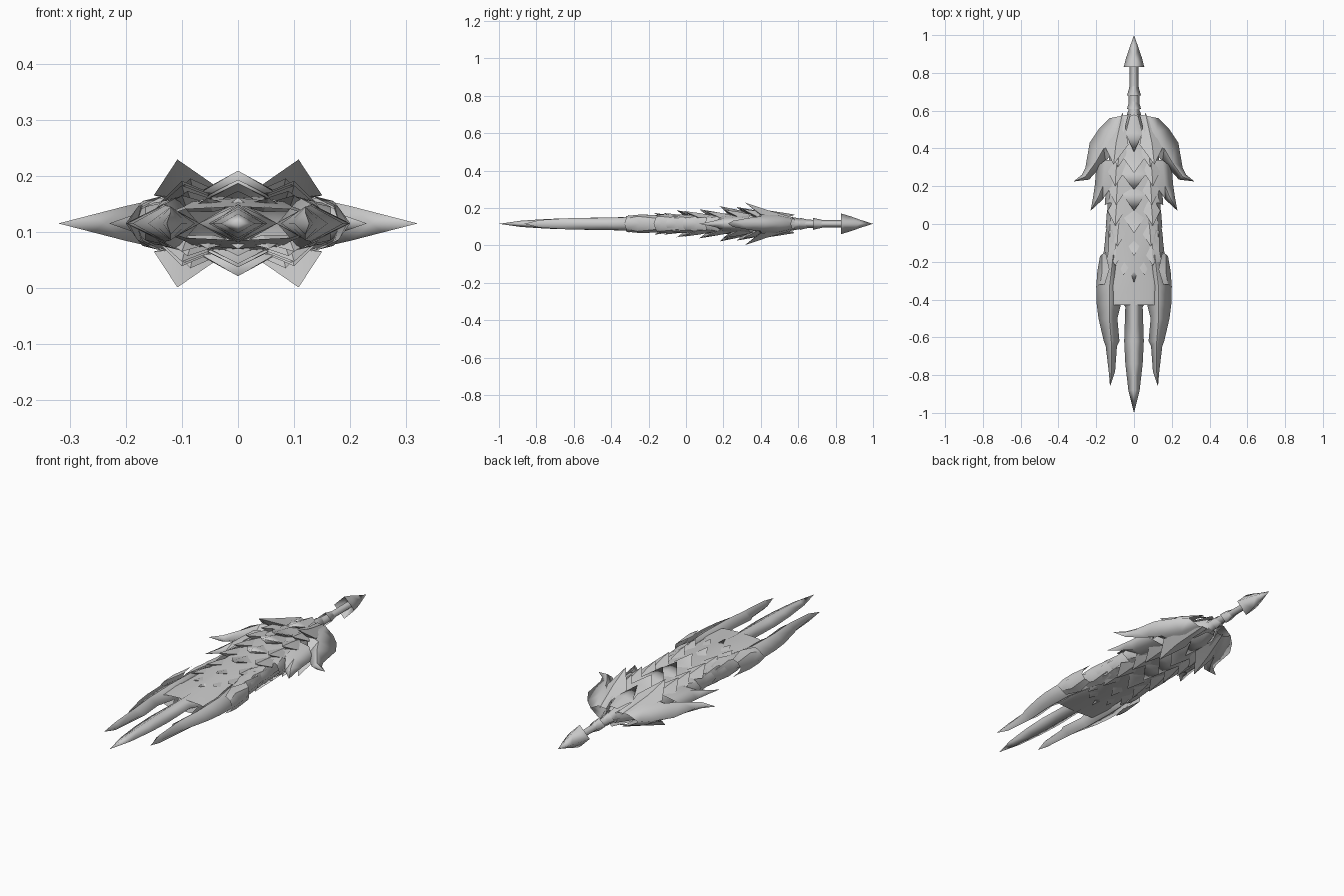
import bpy, bmesh

MID = 0.115  # height of the symmetry plane

steel = bpy.data.materials.new("grey_steel")
steel.diffuse_color = (0.6, 0.6, 0.6, 1)


def finish(name, bm):
    """Turn a quarter surface into a part mirrored in x and z."""
    bmesh.ops.remove_doubles(bm, verts=bm.verts, dist=0.0005)
    bmesh.ops.recalc_face_normals(bm, faces=bm.faces)
    if sum(f.normal.z * f.calc_area() for f in bm.faces) < 0:
        bmesh.ops.reverse_faces(bm, faces=bm.faces)
    me = bpy.data.meshes.new(name)
    bm.to_mesh(me)
    bm.free()
    me.materials.append(steel)
    ob = bpy.data.objects.new(name, me)
    bpy.context.collection.objects.link(ob)
    ob.location.z = MID
    m = ob.modifiers.new("mirror", 'MIRROR')
    m.use_axis = (True, False, True)
    m.merge_threshold = 0.0005
    bpy.ops.object.select_all(action='DESELECT')
    bpy.context.view_layer.objects.active = ob
    ob.select_set(True)
    bpy.ops.object.shade_smooth_by_angle(angle=0.5)


def shell(name, rows):
    """Skin a grid of cross rows."""
    bm = bmesh.new()
    grid = [[bm.verts.new(p) for p in r] for r in rows]
    for a, b in zip(grid, grid[1:]):
        for i in range(len(a) - 1):
            bm.faces.new((a[i], a[i + 1], b[i + 1], b[i]))
    bmesh.ops.remove_doubles(bm, verts=bm.verts, dist=0.0005)
    bmesh.ops.triangulate(bm, faces=bm.faces)
    finish(name, bm)


def scale(name, back, left, right, tip, mid, under):
    """Ridged pointed scale with a lifted tip and a hollow underside."""
    bm = bmesh.new()
    b, l, r, t, m, u = [bm.verts.new(p) for p in (back, left, right, tip, mid, under)]
    for f in ((b, l, m), (m, l, t), (b, m, r), (m, t, r), (l, u, t), (u, r, t)):
        bm.faces.new(f)
    finish(name, bm)


def spine(name, stations):
    """Diamond-section shaft from (y, half width, half height)."""
    shell(name, [[(0, y, h), (w, y, 0)] for y, w, h in stations])


# Arrow pommel, with its barbs swept back over the shaft
spine("pommel", [(1, 0, 0), (0.93, 0.025, 0.022), (0.88, 0.042, 0.04),
                 (0.83, 0.055, 0.055), (0.87, 0.022, 0.02)])
# Grip and its two collars
spine("grip", [(0.88, 0.022, 0.02), (0.74, 0.024, 0.02), (0.66, 0.03, 0.022),
               (0.6, 0.03, 0.03), (0.52, 0.06, 0.045)])
for i, y in enumerate((0.74, 0.67)):
    spine(f"grip_collar_{i}", [(y, 0.02, 0.018), (y - 0.06, 0.037, 0.032), (y - 0.035, 0.018, 0.015)])

# Body under the scales
shell("body", [[(0, y, h), (w * 0.55, y, h * 0.85), (w, y, 0)] for y, w, h in (
    (0.58, 0.035, 0.03), (0.5, 0.08, 0.045), (0.4, 0.13, 0.055), (0.2, 0.14, 0.055),
    (0, 0.14, 0.05), (-0.18, 0.15, 0.045), (-0.3, 0.175, 0.036), (-0.43, 0.17, 0.03))])

# Centre prong and outer prongs
spine("centre_prong", [(-0.2, 0.07, 0.04), (-0.4, 0.07, 0.034), (-0.44, 0.046, 0.034),
                       (-0.62, 0.052, 0.03), (-0.74, 0.046, 0.026), (-0.88, 0.03, 0.017), (-1, 0, 0)])
shell("outer_prong", [[(a, y, 0), (c, y - 0.005, h), (b, y, 0)] for y, a, c, b, h in (
    (-0.16, 0.08, 0.11, 0.165, 0.046), (-0.33, 0.07, 0.13, 0.2, 0.035),
    (-0.42, 0.068, 0.13, 0.198, 0.033), (-0.5, 0.088, 0.13, 0.188, 0.032),
    (-0.62, 0.077, 0.12, 0.16, 0.03), (-0.645, 0.09, 0.12, 0.15, 0.029),
    (-0.78, 0.1, 0.12, 0.134, 0.02), (-0.86, 0.127, 0.127, 0.127, 0))])

# Guard wing, lower side wing and horn
shell("guard_wing", [
    [(0.03, 0.58, 0.03), (0.08, 0.57, 0.028), (0.13, 0.56, 0)],
    [(0.05, 0.5, 0.052), (0.12, 0.49, 0.045), (0.185, 0.505, 0)],
    [(0.09, 0.41, 0.056), (0.16, 0.4, 0.04), (0.235, 0.43, 0)],
    [(0.15, 0.33, 0), (0.2, 0.33, 0.031), (0.257, 0.3, 0)],
    [(0.238, 0.235, 0), (0.258, 0.25, 0.016), (0.275, 0.262, 0)],
    [(0.32, 0.225, 0)] * 3])
shell("side_wing", [
    [(0.1, 0.34, 0.045), (0.15, 0.34, 0.037), (0.2, 0.3, 0)],
    [(0.12, 0.2, 0.04), (0.165, 0.2, 0.03), (0.207, 0.21, 0)],
    [(0.165, 0.13, 0), (0.19, 0.14, 0.014), (0.217, 0.14, 0)],
    [(0.23, 0.07, 0)] * 3])
scale("horn", (0.06, 0.59, 0.03), (0.03, 0.42, 0.06), (0.15, 0.4, 0.05),
      (0.108, 0.315, 0.114), (0.095, 0.43, 0.075), (0.1, 0.4, 0.045))

# Centre row of scales: (tip y, tip height, half width, length)
for i, (y, z, w, n) in enumerate(((0.38, 0.08, 0.045, 0.2), (0.27, 0.09, 0.065, 0.18),
                                  (0.18, 0.094, 0.065, 0.17), (0.07, 0.078, 0.06, 0.17),
                                  (-0.05, 0.072, 0.055, 0.17), (-0.17, 0.058, 0.045, 0.16),
                                  (-0.31, 0.046, 0.025, 0.15))):
    shell(f"centre_scale_{i}", [
        [(0, y + n, z * 0.62), (w * 0.5, y + n * 0.95, z * 0.5)],
        [(0, y + n * 0.5, z * 0.82), (w, y + n * 0.5, z * 0.62)],
        [(0, y, z), (0, y, z)],
        [(0, y + n * 0.3, z * 0.5), (w, y + n * 0.5, z * 0.6)]])

# Flank rows: (tip x, tip y, tip height)
for i, (x, y, z) in enumerate(((0.085, 0.3, 0.08), (0.1, 0.2, 0.076), (0.095, 0.1, 0.07), (0.1, -0.01, 0.068),
                               (0.09, -0.12, 0.058), (0.1, -0.22, 0.05), (0.055, -0.27, 0.045))):
    scale(f"flank_scale_{i}", (x - 0.015, y + 0.17, z * 0.6), (x - 0.05, y + 0.075, z * 0.72),
          (x + 0.04, y + 0.08, z * 0.48), (x, y, z), (x - 0.005, y + 0.08, z * 0.85),
          (x - 0.01, y + 0.06, z * 0.45))

# Edge row hugging the outline: (tip x, tip y)
for i, (x, y) in enumerate(((0.155, 0.1), (0.15, -0.02), (0.157, -0.13), (0.165, -0.21), (0.2, -0.33))):
    shell(f"edge_scale_{i}", [
        [(x - 0.05, y + 0.18, 0.045), (x - 0.03, y + 0.17, 0.03), (x - 0.02, y + 0.16, 0)],
        [(x - 0.07, y + 0.09, 0.05), (x - 0.03, y + 0.07, 0.04), (x - 0.006, y + 0.08, 0)],
        [(x - 0.045, y + 0.01, 0.042), (x - 0.02, y + 0.01, 0.028), (x, y, 0)]])
